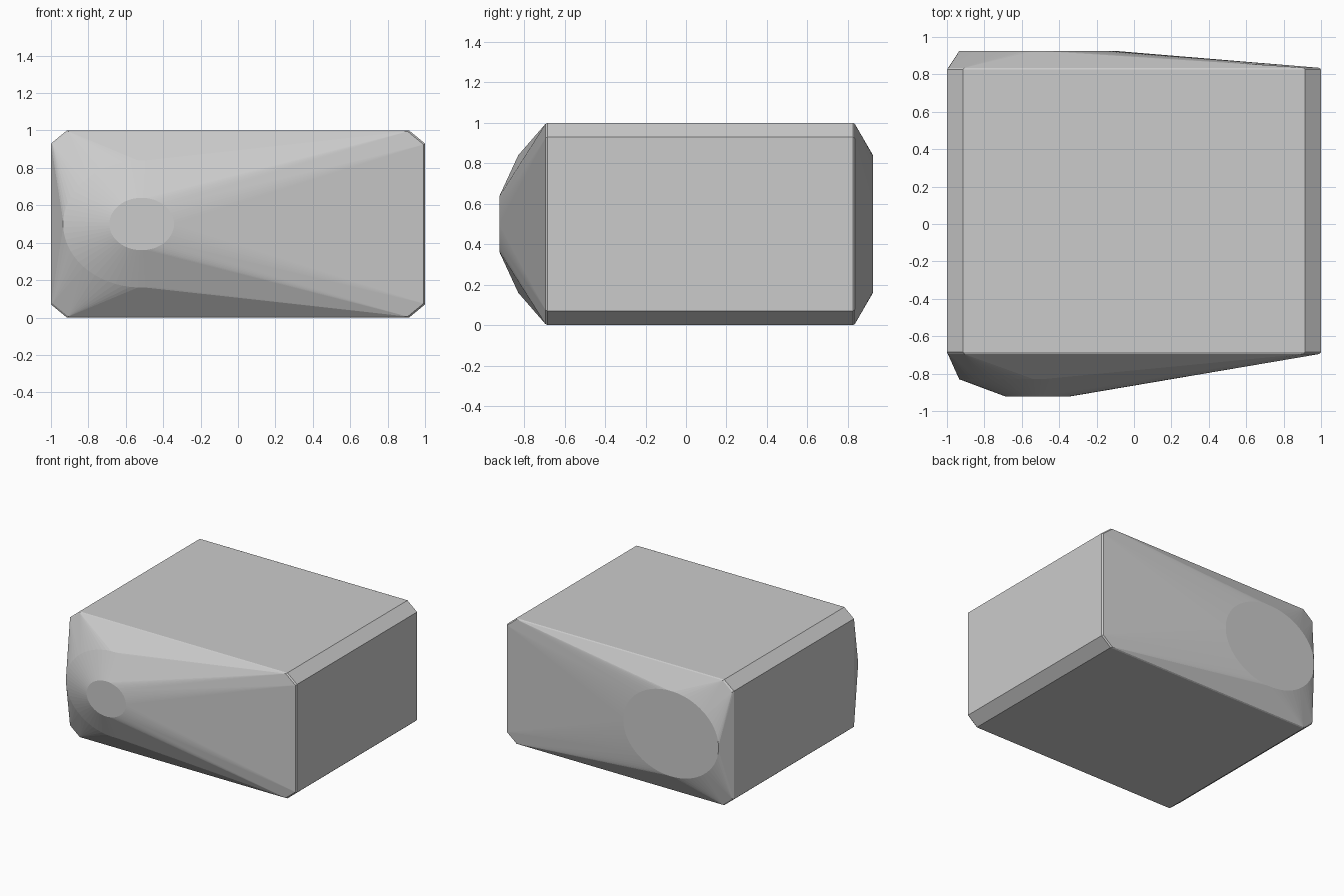
import bpy, bmesh
from math import cos, sin, pi

if "Cube" in bpy.data.objects:
    bpy.data.objects.remove(bpy.data.objects["Cube"])

SEGMENTS = 64


def octagon(y, hx, hz, cx=0.085, cz=0.07):
    """Rectangle with cut corners, centred on x = 0, z = 0.5."""
    return [(sx * (hx - a), y, 0.5 + sz * (hz - b))
            for sx in (-1, 1) for sz in (-1, 1) for a, b in ((cx, 0), (0, cz))]


def disc(y, rx, rz, x=-0.515, z=0.5):
    """Oval outline with a flat segment facing sideways."""
    angles = [2 * pi * (i + 0.5) / SEGMENTS for i in range(SEGMENTS)]
    return [(x + rx * cos(a), y, z + rz * sin(a)) for a in angles]


# Body block: full outline with slightly inset ends
points = octagon(-0.685, 1.0, 0.5) + octagon(0.825, 1.0, 0.5)
points += octagon(-0.695, 0.992, 0.495) + octagon(0.835, 0.992, 0.495)

# Front dome: wide base oval and small flat tip
points += disc(-0.83, 0.42, 0.34) + disc(-0.922, 0.173, 0.14)

# Flat oval on the back
points += disc(0.925, 0.42, 0.34)

# Wrap all outlines in one tight faceted shell
bm = bmesh.new()
for p in points:
    bm.verts.new(p)
hull = bmesh.ops.convex_hull(bm, input=bm.verts[:])
unused = {v for v in hull["geom_interior"] + hull["geom_unused"]
          if isinstance(v, bmesh.types.BMVert)}
bmesh.ops.delete(bm, geom=list(unused), context='VERTS')
bmesh.ops.dissolve_limit(bm, angle_limit=0.002, verts=bm.verts[:], edges=bm.edges[:])
bmesh.ops.recalc_face_normals(bm, faces=bm.faces[:])

mesh = bpy.data.meshes.new("faceted_shell")
bm.to_mesh(mesh)
bm.free()
shell = bpy.data.objects.new("faceted_shell", mesh)
bpy.context.collection.objects.link(shell)
